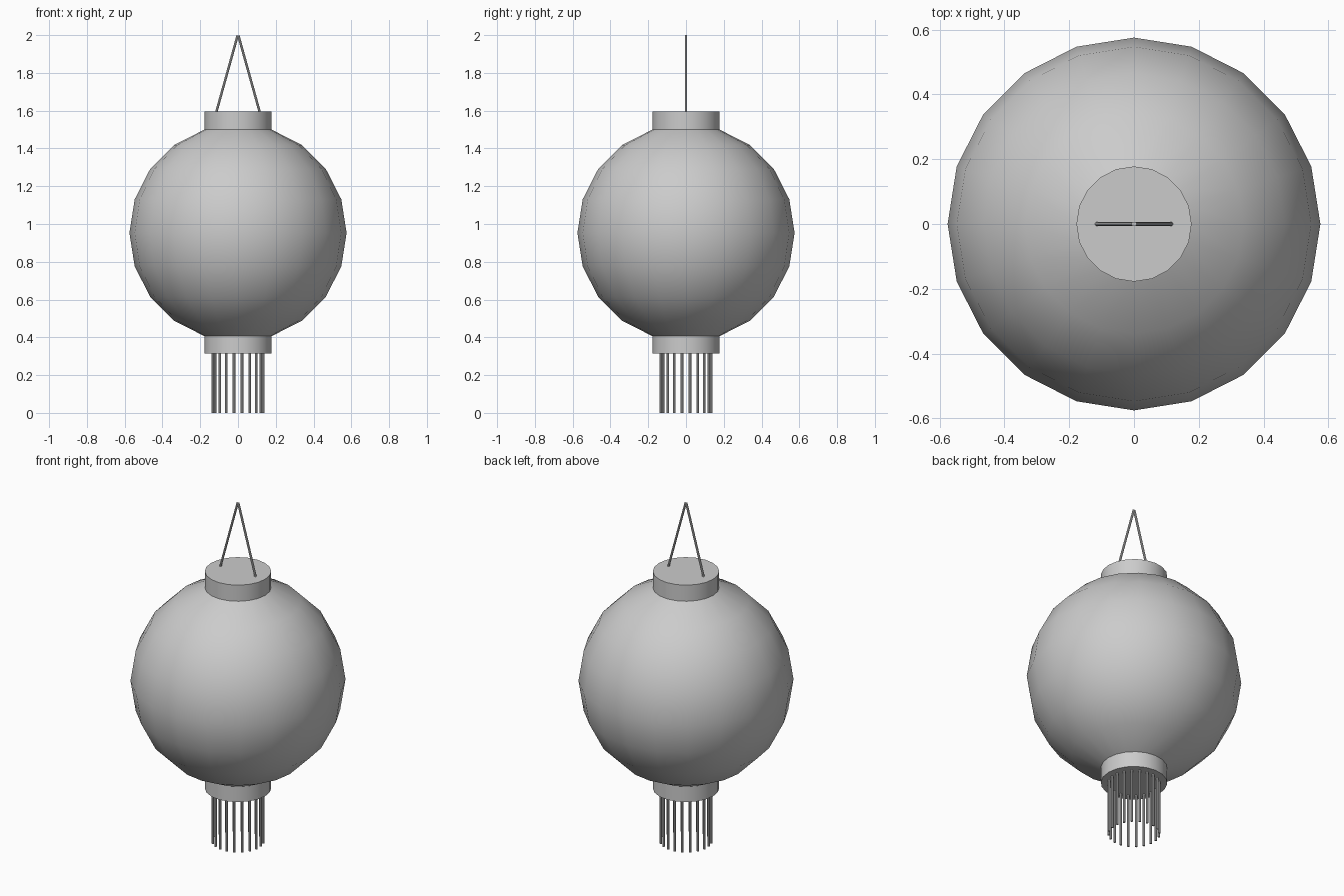
import bpy, bmesh, math
from mathutils import Vector

if "Cube" in bpy.data.objects:
    bpy.data.objects.remove(bpy.data.objects["Cube"])

SIDES = 20
R, CZ = 0.575, 0.953                      # lantern globe radius and centre height
RING_R = R * math.cos(math.radians(72))   # where the globe meets its collars
RING_Z = R * math.sin(math.radians(72))


def finish(bm, name):
    bmesh.ops.recalc_face_normals(bm, faces=bm.faces)
    mesh = bpy.data.meshes.new(name)
    bm.to_mesh(mesh)
    bm.free()
    obj = bpy.data.objects.new(name, mesh)
    bpy.context.collection.objects.link(obj)
    bpy.ops.object.select_all(action='DESELECT')
    obj.select_set(True)
    bpy.context.view_layer.objects.active = obj
    bpy.ops.object.shade_smooth_by_angle(angle=math.radians(35))
    return obj


def lathe(name, profile, cap_bottom=False, cap_top=False):
    bm = bmesh.new()
    rings = []
    for r, z in profile:
        rings.append([bm.verts.new((r * math.cos(math.tau * i / SIDES),
                                    r * math.sin(math.tau * i / SIDES), z))
                      for i in range(SIDES)])
    for lo, hi in zip(rings, rings[1:]):
        for i in range(SIDES):
            j = (i + 1) % SIDES
            bm.faces.new((lo[i], lo[j], hi[j], hi[i]))
    if cap_bottom:
        bm.faces.new(rings[0])
    if cap_top:
        bm.faces.new(rings[-1])
    return finish(bm, name)


def add_rod(bm, a, b, radius, sides=8):
    a, b = Vector(a), Vector(b)
    rot = (b - a).to_track_quat('Z', 'Y').to_matrix().to_4x4()
    rot.translation = (a + b) / 2
    bmesh.ops.create_cone(bm, cap_ends=True, segments=sides, radius1=radius,
                          radius2=radius, depth=(b - a).length, matrix=rot)


# Faceted globe, open where the collars sit
angles = [math.radians(a) for a in range(-72, 73, 18)]
lathe("globe", [(R * math.cos(a), CZ + R * math.sin(a)) for a in angles])

# Collars above and below
lathe("top_collar", [(RING_R, CZ + RING_Z), (RING_R, 1.595)], True, True)
lathe("bottom_collar", [(RING_R, 0.315), (RING_R, CZ - RING_Z)], True, True)

# Fringe: one strand beneath each side of the lower collar
bm = bmesh.new()
for i in range(SIDES):
    t = math.tau * (i + 0.5) / SIDES
    x, y = 0.136 * math.cos(t), 0.136 * math.sin(t)
    add_rod(bm, (x, y, 0), (x, y, 0.32), 0.007)
finish(bm, "fringe")

# Hanging handle: two rods meeting at the top
bm = bmesh.new()
for s in (-1, 1):
    add_rod(bm, (s * 0.115, 0, 1.592), (s * 0.002, 0, 1.998), 0.0065)
finish(bm, "handle")
